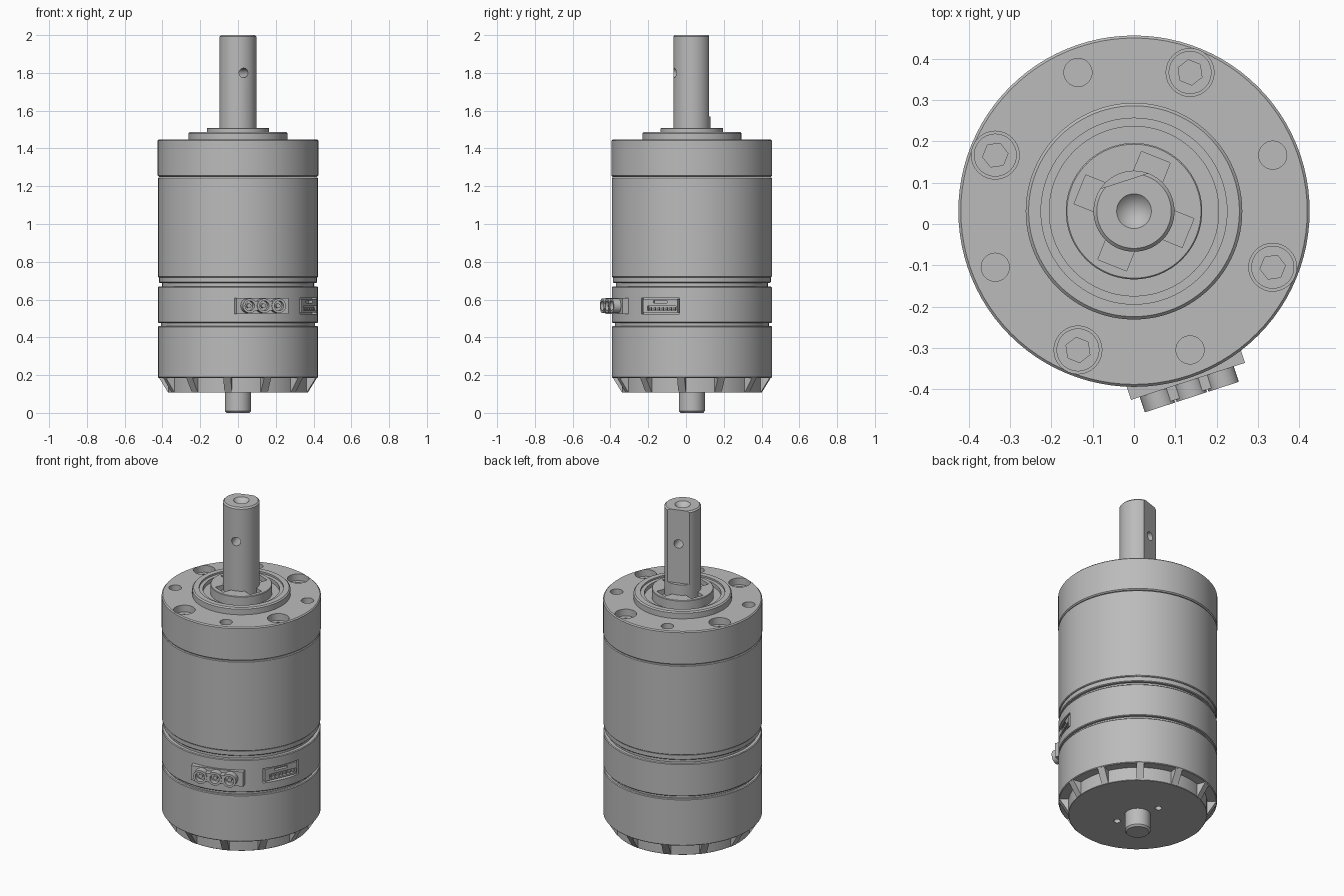
import bpy, bmesh
from math import radians, pi
from mathutils import Matrix, Vector

if "Cube" in bpy.data.objects:
    bpy.data.objects.remove(bpy.data.objects["Cube"])

CENTRE = Matrix.Translation((0, 0.031, 0))   # motor axis
PLUG_DIR, DATA_DIR, BOLT_DIR = -72, -24, 68  # headings in degrees

metal = bpy.data.materials.new("plain_grey")
metal.use_nodes = True
metal.diffuse_color = (0.5, 0.5, 0.5, 1)
metal.node_tree.nodes["Principled BSDF"].inputs["Base Color"].default_value = (0.5, 0.5, 0.5, 1)


def finish(name, bm):
    bmesh.ops.recalc_face_normals(bm, faces=bm.faces)
    mesh = bpy.data.meshes.new(name)
    bm.to_mesh(mesh)
    bm.free()
    mesh.materials.append(metal)
    obj = bpy.data.objects.new(name, mesh)
    bpy.context.collection.objects.link(obj)
    return obj


def lathe(name, profile, steps=96):
    """Turn an (r, z) profile, starting and ending on the axis."""
    bm = bmesh.new()
    vs = [bm.verts.new((r, 0, z)) for r, z in profile]
    edges = [bm.edges.new(pair) for pair in zip(vs, vs[1:])]
    bmesh.ops.spin(bm, geom=vs + edges, cent=(0, 0, 0), axis=(0, 0, 1),
                   angle=2 * pi, steps=steps, use_merge=False)
    bmesh.ops.remove_doubles(bm, verts=bm.verts, dist=1e-5)
    bmesh.ops.transform(bm, matrix=CENTRE, verts=bm.verts)
    return finish(name, bm)


def place(angle, r, z, t=0):
    """Frame at a heading: x points outward, y along the tangent."""
    return CENTRE @ Matrix.Rotation(radians(angle), 4, 'Z') @ Matrix.Translation((r, t, z))


def box(size, frame):
    return lambda bm: bmesh.ops.create_cube(
        bm, size=1, matrix=frame @ Matrix.Diagonal((*size, 1)))


def rod(radius, length, frame, outward=False, sides=32):
    turn = Matrix.Rotation(pi / 2, 4, 'Y') if outward else Matrix()
    return lambda bm: bmesh.ops.create_cone(
        bm, cap_ends=True, segments=sides, radius1=radius, radius2=radius,
        depth=length, matrix=frame @ turn)


def solid(name, pieces):
    bm = bmesh.new()
    for piece in pieces:
        piece(bm)
    return finish(name, bm)


def cut(obj, pieces):
    cutter = solid("cutter", pieces)
    cutter.hide_render = True
    mod = obj.modifiers.new("cut", 'BOOLEAN')
    mod.operation, mod.solver, mod.object = 'DIFFERENCE', 'EXACT', cutter
    bpy.context.view_layer.objects.active = obj
    bpy.ops.object.modifier_apply(modifier=mod.name)
    bpy.data.objects.remove(cutter)


def ring_section(name, r, low, high, edge=0.004):
    return lathe(name, [(0, low), (r - edge, low), (r, low + edge),
                        (r, high - edge), (r - edge, high), (0, high)])


# Output flange with raised bearing seat
flange = lathe("output_flange", [
    (0, 1.25), (.419, 1.25), (.425, 1.256), (.425, 1.441), (.419, 1.447),
    (.262, 1.447), (.262, 1.48), (.255, 1.487), (.225, 1.487), (.225, 1.477),
    (.205, 1.477), (.205, 1.455), (0, 1.455)])
quarters = [BOLT_DIR + 90 * k for k in range(4)]
cut(flange, [rod(.058, .2, place(a, .362, 1.467)) for a in quarters]
    + [rod(.034, .2, place(a + 44, .362, 1.447)) for a in quarters])

# Socket-head bolts sunk in the counterbores
for i, a in enumerate(quarters):
    bolt = solid(f"flange_bolt_{i + 1}", [rod(.052, .05, place(a, .362, 1.385))])
    cut(bolt, [rod(.031, .06, place(a, .362, 1.41), sides=6)])

# Slotted retainer around the shaft
retainer = lathe("shaft_retainer", [(0, 1.45), (.165, 1.45), (.165, 1.506),
                                    (.162, 1.509), (0, 1.509)])
cut(retainer, [box((.06, .075, .06), place(a, .111, 1.51)) for a in quarters])

# Output shaft with flat, cross hole and centre drilling
shaft = lathe("output_shaft", [(0, 1.45), (.098, 1.45), (.098, 1.992),
                               (.09, 2), (.042, 2), (0, 1.955)], 64)
cut(shaft, [box((.1, .3, .6), place(PLUG_DIR + 180, .127, 1.87))])
cut(shaft, [rod(.025, .4, place(PLUG_DIR, 0, 1.8), outward=True)])

# Housing sections separated by grooves
ring_section("gearbox_housing", .4235, .718, 1.247)
ring_section("gearbox_rim", .418, .688, .72)
ring_section("upper_groove", .402, .655, .70)
band = ring_section("connector_band", .4235, .476, .668)
ring_section("lower_groove", .408, .45, .49)
ring_section("motor_can", .4235, .185, .46)

# End cap core with sloped ribs
ring_section("end_cap", .37, .107, .2, .002)
bm = bmesh.new()
for k in range(12):
    frame = place(22 + 30 * k, 0, 0)
    sides = [[bm.verts.new(frame @ Vector((r, y, z))) for r, z in
              [(.34, .108), (.371, .108), (.422, .19), (.34, .19)]] for y in (-.02, .02)]
    bm.faces.new(sides[0])
    bm.faces.new(sides[1])
    for j in range(4):
        n = (j + 1) % 4
        bm.faces.new((sides[0][j], sides[0][n], sides[1][n], sides[1][j]))
finish("end_cap_ribs", bm)
cut(bpy.data.objects["end_cap"],
    [rod(.018, .06, place(a, .13, .11)) for a in (PLUG_DIR, PLUG_DIR + 180)])

# Rear shaft
lathe("rear_shaft", [(0, 0), (.06, 0), (.069, .01), (.069, .15), (0, .15)], 48)

# Three-pole power connector
ZC = .567
poles = [-.081, 0, .081]
solid("power_plug_base", [box((.06, .29, .085), place(PLUG_DIR, .402, ZC, -.003))])
shell = solid("power_plug_bridge", [box((.05, .16, .05), place(PLUG_DIR, .44, ZC, -.006))])
cut(shell, [rod(.03, .1, place(PLUG_DIR, .47, ZC, t - .006), outward=True) for t in poles])
for i, t in enumerate(poles):
    at = lambda r: place(PLUG_DIR, r, ZC, t - .006)
    socket = solid(f"power_socket_{i + 1}", [rod(.0385, .061, at(.4405), outward=True)])
    cut(socket, [rod(.026, .06, at(.47), outward=True)])
    solid(f"power_pin_{i + 1}", [rod(.012, .05, at(.435), outward=True, sides=16)])

# Recessed data connector with a row of pins
cut(band, [box((.1, .22, .085), place(DATA_DIR, .43, ZC))])
insert = solid("data_socket", [box((.045, .2, .07), place(DATA_DIR, .39, ZC))])
cut(insert, [box((.04, .165, .025), place(DATA_DIR, .415, .554, .01)),
             box((.03, .08, .012), place(DATA_DIR, .41, .588))])
solid("data_pins", [box((.02, .009, .012), place(DATA_DIR, .4, .552, .01 + .023 * (k - 3)))
                    for k in range(7)])

# Smooth curved faces, keep crisp edges
for obj in list(bpy.context.scene.objects):
    if obj.type == 'MESH' and obj.data.materials and obj.data.materials[0] == metal:
        bpy.ops.object.select_all(action='DESELECT')
        obj.select_set(True)
        bpy.context.view_layer.objects.active = obj
        bpy.ops.object.shade_smooth_by_angle(angle=radians(25))
